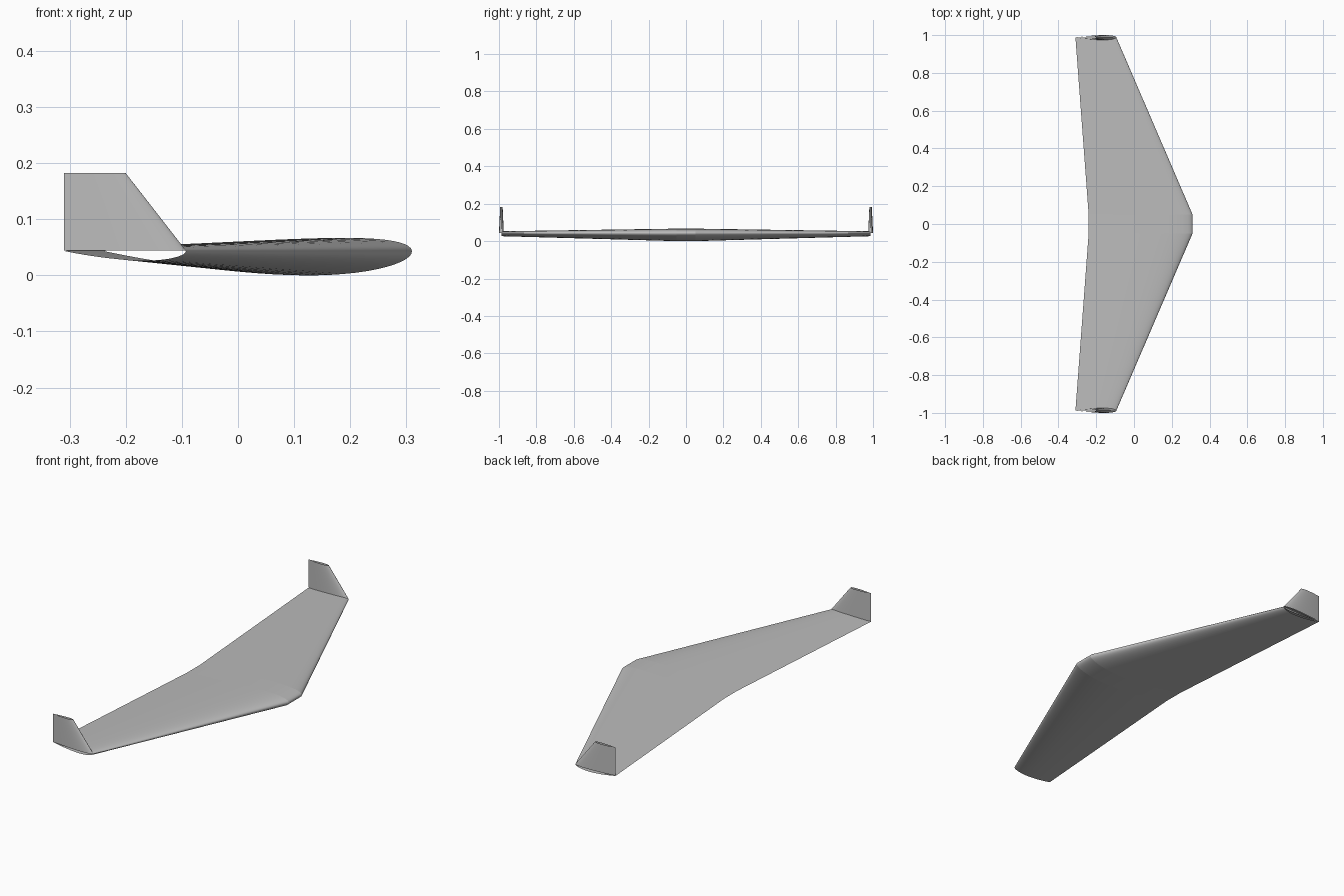
import bpy
import bmesh
import math

cube = bpy.data.objects.get("Cube")
if cube:
    bpy.data.objects.remove(cube, do_unlink=True)

grey = bpy.data.materials.new("light_grey")
grey.use_nodes = True
grey.diffuse_color = (0.5, 0.5, 0.5, 1)
grey.node_tree.nodes["Principled BSDF"].inputs["Base Color"].default_value = (0.5, 0.5, 0.5, 1)

STEPS = 32
THICKNESS = 0.12
LINE_Z = 0.0435       # height of the chord line
ROOT_Y, TIP_Y = 0.05, 0.987
ROOT = (0.31, 0.55)   # leading edge x, chord
TIP = (-0.093, 0.217)


def airfoil(camber, peak=0.4):
    """Closed loop of (distance along chord, offset) for a unit chord."""
    def point(u, side):
        half = 5 * THICKNESS * (0.2969 * math.sqrt(u) - 0.126 * u - 0.3516 * u**2
                                + 0.2843 * u**3 - 0.1036 * u**4)
        end = peak if u < peak else 1 - peak
        v = u if u < peak else 1 - u
        mean = camber / end**2 * (2 * end * v - v * v)
        slope = math.atan(2 * camber / end**2 * (peak - u))
        return (u - side * half * math.sin(slope), mean + side * half * math.cos(slope))

    us = [(1 - math.cos(math.pi * i / STEPS)) / 2 for i in range(STEPS + 1)]
    upper = [point(u, 1) for u in reversed(us)]
    lower = [point(u, -1) for u in us[1:-1]]
    return upper + lower


def loft(name, sections):
    """Skin an open-ended shell through matching loops of points."""
    bm = bmesh.new()
    rings = [[bm.verts.new(p) for p in section] for section in sections]
    for a, b in zip(rings, rings[1:]):
        for i in range(len(a)):
            j = (i + 1) % len(a)
            bm.faces.new((a[i], a[j], b[j], b[i]))
    bmesh.ops.recalc_face_normals(bm, faces=bm.faces)
    mesh = bpy.data.meshes.new(name)
    bm.to_mesh(mesh)
    bm.free()
    mesh.materials.append(grey)
    obj = bpy.data.objects.new(name, mesh)
    bpy.context.collection.objects.link(obj)
    bpy.ops.object.select_all(action='DESELECT')
    obj.select_set(True)
    bpy.context.view_layer.objects.active = obj
    bpy.ops.object.shade_smooth_by_angle(angle=math.radians(40))
    return obj


def wing_section(shape, y):
    lead, chord = shape
    return [(lead - u * chord, y, LINE_Z - t * chord) for u, t in airfoil(0.02)]


def fin_section(shape, y, z):
    lead, chord = shape
    return [(lead - u * chord, y + t * chord, z) for u, t in airfoil(0)]


# Straight middle panel
loft("centre_panel", [wing_section(ROOT, -ROOT_Y), wing_section(ROOT, ROOT_Y)])

# Swept wings with upright fins at the tips
for label, side in (("front", -1), ("back", 1)):
    loft(label + "_wing", [wing_section(ROOT, side * ROOT_Y), wing_section(TIP, side * TIP_Y)])
    loft(label + "_winglet", [fin_section(TIP, side * TIP_Y, LINE_Z + 0.001),
                              fin_section((-0.2, 0.11), side * TIP_Y, 0.182)])
